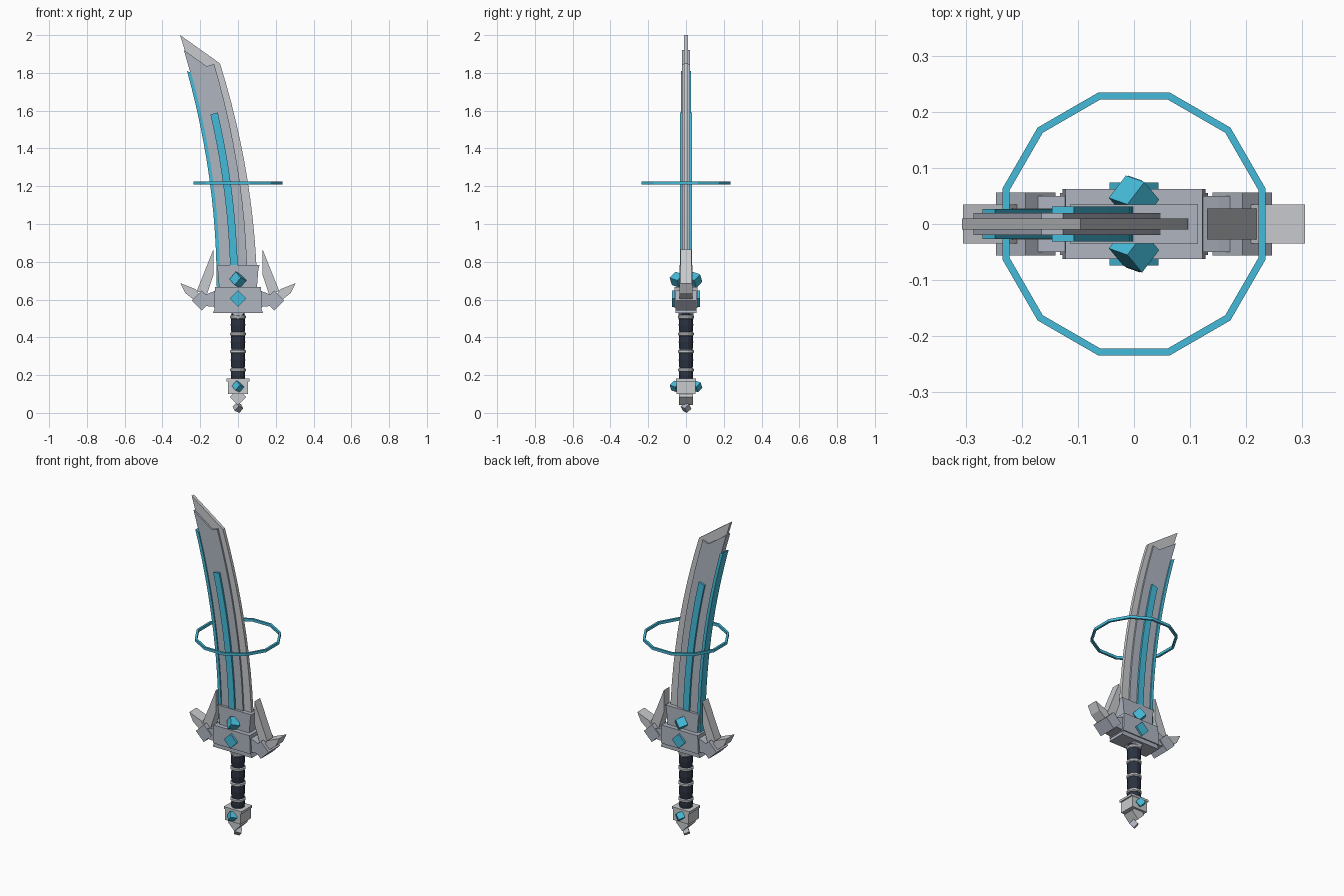
import bpy, bmesh, math
from mathutils import Matrix, Vector

if "Cube" in bpy.data.objects:
    bpy.data.objects.remove(bpy.data.objects["Cube"])


def material(name, rgb):
    m = bpy.data.materials.new(name)
    m.diffuse_color = (*rgb, 1)
    m.use_nodes = True
    m.node_tree.nodes["Principled BSDF"].inputs["Base Color"].default_value = m.diffuse_color
    return m


STEEL = material("blue grey steel", (0.43, 0.46, 0.53))
LIGHT = material("light steel", (0.58, 0.59, 0.61))
CYAN = material("glowing cyan", (0.06, 0.50, 0.70))
DARK = material("dark grip leather", (0.024, 0.032, 0.052))


def finish(name, bm, mat):
    bmesh.ops.recalc_face_normals(bm, faces=bm.faces[:])
    me = bpy.data.meshes.new(name)
    bm.to_mesh(me)
    bm.free()
    me.materials.append(mat)
    ob = bpy.data.objects.new(name, me)
    bpy.context.collection.objects.link(ob)
    return ob


def slab(name, pts, half, mat, y=0.0):
    """Extrude an x-z outline to y +- half."""
    bm = bmesh.new()
    f = bm.faces.new([bm.verts.new((x, y - half, z)) for x, z in pts])
    r = bmesh.ops.extrude_face_region(bm, geom=[f])
    vs = [v for v in r["geom"] if isinstance(v, bmesh.types.BMVert)]
    bmesh.ops.translate(bm, verts=vs, vec=(0, 2 * half, 0))
    return finish(name, bm, mat)


def pair(name, pts, half, mat):
    for side, s in (("right", 1), ("left", -1)):
        slab(f"{name}_{side}", [(s * x, z) for x, z in pts], half, mat)


def box(name, size, loc, mat, rot=None):
    bm = bmesh.new()
    m = Matrix.Translation(loc) @ (rot or Matrix()) @ Matrix.Diagonal((*size, 1))
    bmesh.ops.create_cube(bm, size=1, matrix=m)
    return finish(name, bm, mat)


def lathe(name, profile, mat, n=12):
    """Spin an r-z profile round the z axis; capped at both ends."""
    bm = bmesh.new()
    rings = [[bm.verts.new((r * math.cos(a), r * math.sin(a), z))
              for a in (2 * math.pi * (i + 0.5) / n for i in range(n))]
             for r, z in profile]
    for a, b in zip(rings, rings[1:]):
        for i in range(n):
            j = (i + 1) % n
            bm.faces.new((a[i], a[j], b[j], b[i]))
    bm.faces.new(rings[0])
    bm.faces.new(rings[-1])
    return finish(name, bm, mat)


def diamond(x, z, r):
    return [(x - r, z), (x, z - r), (x + r, z), (x, z + r)]


# ---- Blade: every layer follows the same backward sweep
def bend(z):
    return -0.123 * (z - 0.67) ** 2


def edge(b0, b1, z0, z1, n=12):
    out = []
    for i in range(n + 1):
        t = i / n
        z = z0 + t * (z1 - z0)
        out.append((b0 + (b1 - b0) * t + bend(z), z))
    return out


def curved(name, left, right, half, mat, crown=()):
    slab(name, edge(*left) + list(crown) + edge(*right)[::-1], half, mat)


curved("blade_cutting_edge", (-0.102, -0.089, 0.6, 2.0), (0.103, 0.076, 0.6, 1.85),
       0.010, LIGHT)
curved("blade_body", (-0.104, -0.094, 0.6, 1.92), (0.050, 0.044, 0.6, 1.847),
       0.020, STEEL, [(-0.165, 1.835)])
curved("blade_spine_glow", (-0.113, -0.110, 0.67, 1.81), (-0.095, -0.091, 0.67, 1.80),
       0.027, CYAN)
curved("blade_center_glow", (-0.040, -0.044, 0.67, 1.58), (0.0, -0.003, 0.67, 1.59),
       0.031, CYAN)

# ---- Floating ring round the blade
bm = bmesh.new()
n = 12
prof = [(0.230, 1.208), (0.243, 1.208), (0.243, 1.224), (0.230, 1.224)]
rows = [[bm.verts.new((r * math.cos(a), r * math.sin(a), z)) for r, z in prof]
        for a in (2 * math.pi * (i + 0.5) / n for i in range(n))]
for i in range(n):
    a, b = rows[i], rows[(i + 1) % n]
    for k in range(4):
        m = (k + 1) % 4
        bm.faces.new((a[k], a[m], b[m], b[k]))
finish("floating_ring", bm, CYAN)

# ---- Guard centre
slab("guard_block", [(-0.132, 0.53), (0.132, 0.53), (0.118, 0.57), (0.120, 0.667),
                     (-0.120, 0.667), (-0.118, 0.57)], 0.055, STEEL)
slab("guard_block_face", [(-0.127, 0.555), (0.127, 0.555), (0.122, 0.667),
                          (-0.122, 0.667)], 0.062, STEEL)
slab("blade_socket", [(-0.100, 0.66), (0.100, 0.66), (0.108, 0.76), (0.114, 0.782),
                      (-0.114, 0.782), (-0.108, 0.76)], 0.035, STEEL)

# ---- Guard wings, mirrored
pair("guard_arm", [(0.11, 0.56), (0.165, 0.565), (0.185, 0.62), (0.15, 0.635),
                   (0.11, 0.65)], 0.050, STEEL)
pair("guard_knuckle", diamond(0.193, 0.595, 0.053), 0.056, STEEL)
pair("guard_tall_spike", [(0.130, 0.865), (0.130, 0.73), (0.165, 0.625),
                          (0.218, 0.645)], 0.028, LIGHT)
pair("guard_outer_spike", [(0.200, 0.620), (0.225, 0.655), (0.305, 0.687),
                           (0.280, 0.635), (0.235, 0.600)], 0.035, LIGHT)

# ---- Gems on front and back
for side, s in (("front", -1), ("back", 1)):
    slab(f"guard_diamond_gem_{side}", diamond(0, 0.605, 0.044), 0.012, CYAN, s * 0.062)
    turn = (Matrix.Rotation(math.radians(40), 4, 'Z')
            @ Matrix.Rotation(math.radians(38), 4, 'X')
            @ Matrix.Rotation(math.radians(20), 4, 'Y'))
    box(f"socket_gem_{side}", (0.052,) * 3, (0, s * 0.045, 0.705), CYAN, turn)
    box(f"pommel_gem_{side}", (0.038,) * 3, (0, s * 0.056, 0.140), CYAN, turn)

# ---- Grip with bands
lathe("grip", [(0.036, 0.17), (0.039, 0.20), (0.036, 0.23), (0.040, 0.28), (0.036, 0.33),
               (0.040, 0.375), (0.036, 0.42), (0.040, 0.465), (0.036, 0.54)], DARK)
for i, z in enumerate((0.228, 0.325, 0.418, 0.508)):
    lathe(f"grip_band_{i + 1}", [(0.038, z - 0.010), (0.043, z - 0.005),
                                 (0.043, z + 0.005), (0.038, z + 0.010)], LIGHT)
slab("grip_collar", diamond(0, 0.540, 0.045), 0.040, STEEL)

# ---- Pommel
box("pommel_block", (0.104, 0.098, 0.070), (0, 0, 0.135), LIGHT)
box("pommel_rim", (0.120, 0.104, 0.014), (0, 0, 0.174), LIGHT)
slab("pommel_wedge", diamond(0, 0.085, 0.044), 0.036, LIGHT)
tip = box("pommel_tip", (0.034,) * 3, (0, 0, 0.03), STEEL,
          Matrix.Rotation(math.radians(25), 4, 'Z')
          @ Matrix.Rotation(math.radians(40), 4, 'X')
          @ Matrix.Rotation(math.radians(25), 4, 'Y'))
low = min(v.co.z for v in tip.data.vertices)
tip.data.transform(Matrix.Translation(Vector((0, 0, -low))))
